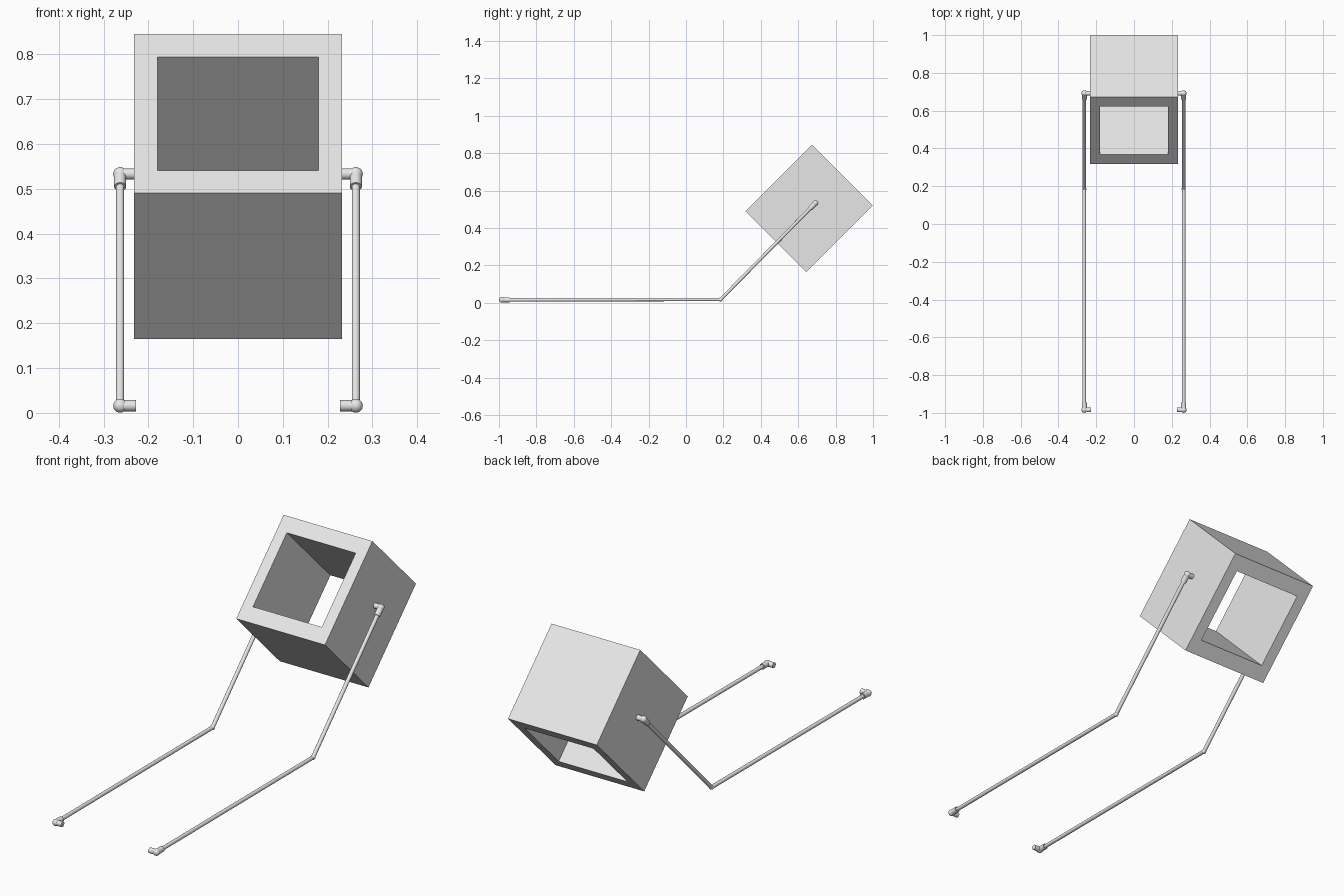
import bpy, bmesh, math
from mathutils import Vector, Matrix

if "Cube" in bpy.data.objects:
    bpy.data.objects.remove(bpy.data.objects["Cube"])

grey = bpy.data.materials.new("light_grey")
grey.diffuse_color = (0.8, 0.8, 0.8, 1)
grey.use_nodes = True
grey.node_tree.nodes["Principled BSDF"].inputs["Base Color"].default_value = grey.diffuse_color


def finish(bm, name, smooth=True):
    bmesh.ops.recalc_face_normals(bm, faces=bm.faces)
    me = bpy.data.meshes.new(name)
    bm.to_mesh(me)
    bm.free()
    me.materials.append(grey)
    ob = bpy.data.objects.new(name, me)
    bpy.context.collection.objects.link(ob)
    if smooth:
        bpy.ops.object.select_all(action='DESELECT')
        bpy.context.view_layer.objects.active = ob
        ob.select_set(True)
        bpy.ops.object.shade_smooth_by_angle(angle=math.radians(40))
    return ob


def rod(bm, a, b, r, seg=24):
    a, b = Vector(a), Vector(b)
    rot = (b - a).to_track_quat('Z', 'Y').to_matrix().to_4x4()
    bmesh.ops.create_cone(bm, cap_ends=True, segments=seg, radius1=r, radius2=r,
                          depth=(b - a).length,
                          matrix=Matrix.Translation((a + b) / 2) @ rot)


def ball(bm, c, r):
    bmesh.ops.create_uvsphere(bm, u_segments=24, v_segments=12, radius=r,
                              matrix=Matrix.Translation(c))


# Tilted box, open right through along its local y
HX, HZ, DEPTH = 0.232, 0.251, 0.23
IX, IZ = 0.18, 0.179
bm = bmesh.new()
rings = []
for hx, hz, y in ((HX, HZ, -DEPTH), (HX, HZ, DEPTH), (IX, IZ, DEPTH), (IX, IZ, -DEPTH)):
    rings.append([bm.verts.new((sx * hx, y, sz * hz))
                  for sx, sz in ((-1, -1), (1, -1), (1, 1), (-1, 1))])
for i in range(4):
    a, b = rings[i], rings[(i + 1) % 4]
    for j in range(4):
        k = (j + 1) % 4
        bm.faces.new((a[j], a[k], b[k], b[j]))
box = finish(bm, "open_box", smooth=False)
box.rotation_euler = (math.radians(-45), 0, 0)
box.location = (0, 0.658, 0.505)

# Arms with end fittings, one per side
for side, label in ((-1, "left"), (1, "right")):
    x = side * 0.263
    foot = Vector((x, -0.984, 0.016))
    elbow = Vector((x, 0.185, 0.018))
    top = Vector((x, 0.692, 0.533))

    bm = bmesh.new()
    rod(bm, foot, elbow, 0.009)
    rod(bm, elbow, top, 0.009)
    finish(bm, label + "_arm")

    bm = bmesh.new()
    ball(bm, elbow, 0.011)
    finish(bm, label + "_elbow")

    # Sleeve round the rod, rounded end and pin pointing inwards
    for end, name in ((foot, "foot_fitting"), (top, "box_fitting")):
        bm = bmesh.new()
        along = (elbow - end).normalized()
        ball(bm, end, 0.0155)
        rod(bm, end, end + along * 0.04, 0.0135)
        rod(bm, end, (side * 0.228, end.y, end.z), 0.0125)
        finish(bm, label + "_" + name)
